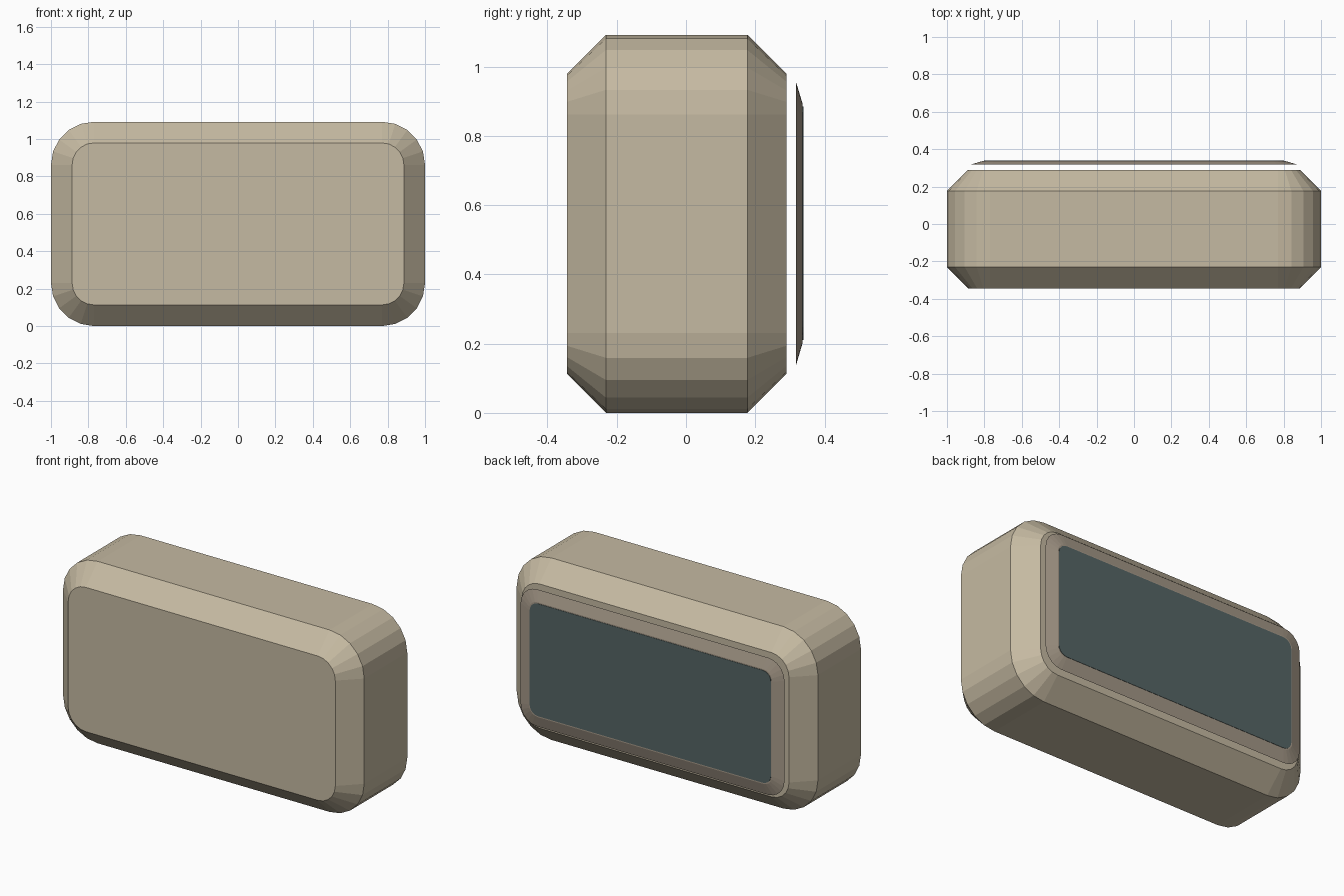
import bpy, bmesh, math

if "Cube" in bpy.data.objects:
    bpy.data.objects.remove(bpy.data.objects["Cube"])


def material(name, colour):
    m = bpy.data.materials.new(name)
    m.diffuse_color = (*colour, 1)
    m.use_nodes = True
    m.node_tree.nodes["Principled BSDF"].inputs["Base Color"].default_value = m.diffuse_color
    return m


def ring(bm, y, half_x, z0, z1, r, segments=5):
    # rounded rectangle in the xz plane
    verts = []
    for i, (sx, sz) in enumerate([(1, 1), (-1, 1), (-1, -1), (1, -1)]):
        cx = sx * (half_x - r)
        cz = z1 - r if sz > 0 else z0 + r
        for k in range(segments + 1):
            a = math.pi / 2 * (i + k / segments)
            verts.append(bm.verts.new((cx + r * math.cos(a), y, cz + r * math.sin(a))))
    return verts


def loft(name, sections, mat):
    # skin the sections and cap both ends
    bm = bmesh.new()
    rings = [ring(bm, *s) for s in sections]
    n = len(rings[0])
    for a, b in zip(rings, rings[1:]):
        for i in range(n):
            j = (i + 1) % n
            bm.faces.new((a[i], a[j], b[j], b[i]))
    bm.faces.new(rings[0])
    bm.faces.new(rings[-1])
    bmesh.ops.recalc_face_normals(bm, faces=bm.faces)
    mesh = bpy.data.meshes.new(name)
    bm.to_mesh(mesh)
    bm.free()
    mesh.materials.append(mat)
    ob = bpy.data.objects.new(name, mesh)
    bpy.context.collection.objects.link(ob)
    return ob


tan = material("tan", (0.56, 0.49, 0.36))
brown = material("brown", (0.38, 0.32, 0.25))
glass = material("dark_glass", (0.09, 0.13, 0.13))

# chamfered casing: (y, half width, bottom, top, corner radius)
loft("casing", [
    (-0.344, 0.887, 0.113, 0.979, 0.117),
    (-0.231, 1.0, 0.0, 1.092, 0.23),
    (0.177, 1.0, 0.0, 1.092, 0.23),
    (0.290, 0.887, 0.113, 0.979, 0.117),
], tan)

# sloping bezel standing just off the back of the casing
loft("bezel", [
    (0.317, 0.876, 0.135, 0.958, 0.11),
    (0.337, 0.808, 0.203, 0.892, 0.06),
], brown)

# thin dark panel on the bezel
loft("screen", [
    (0.335, 0.801, 0.210, 0.885, 0.055),
    (0.339, 0.801, 0.210, 0.885, 0.055),
], glass)
